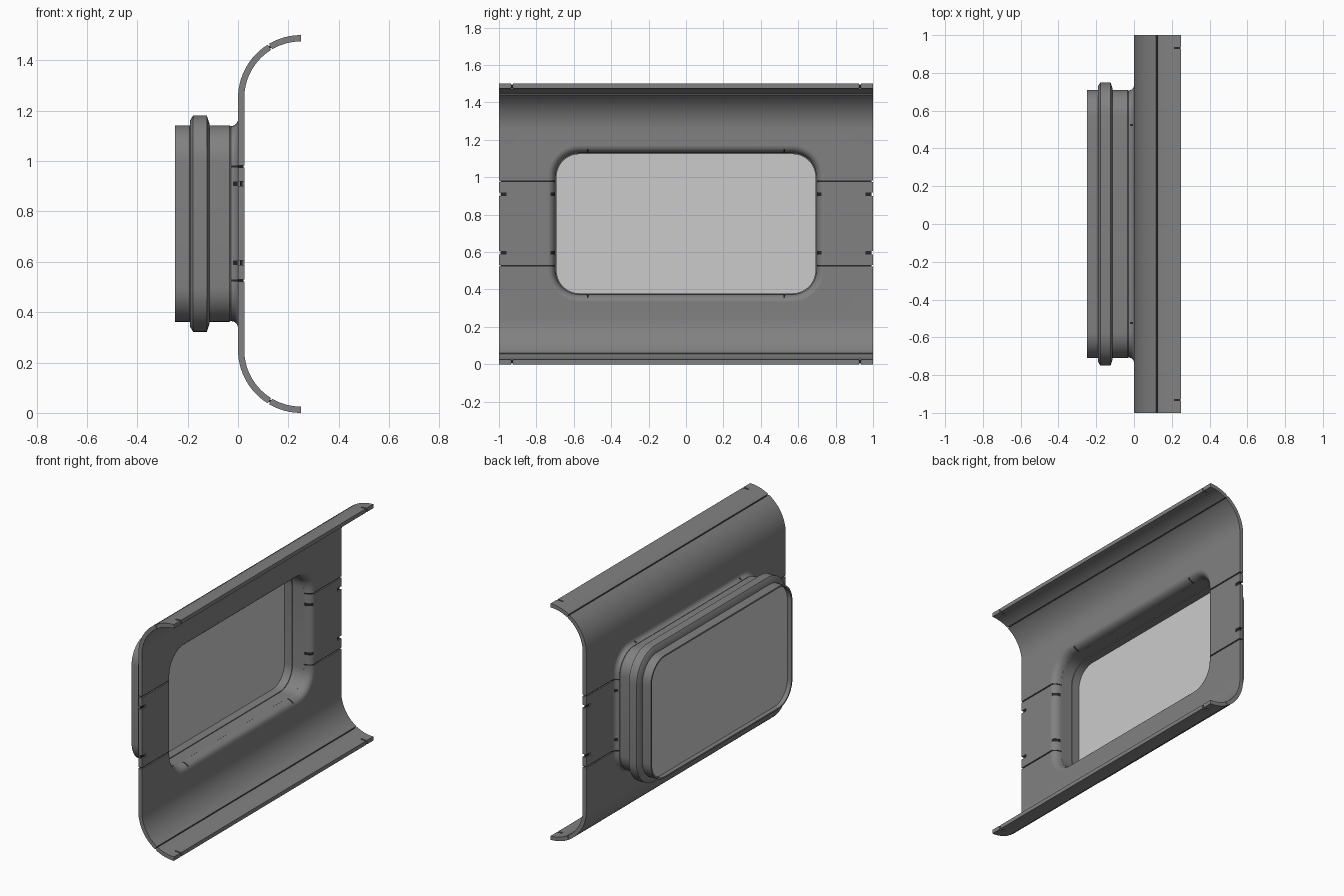
import bpy, bmesh, math

if "Cube" in bpy.data.objects:
    bpy.data.objects.remove(bpy.data.objects["Cube"])

HY, HZ, RAD, ZC = 0.70, 0.38, 0.13, 0.7515    # window opening half sizes, corner radius, centre
T = 0.025                                      # wall thickness


def grey(name, v):
    m = bpy.data.materials.new(name)
    m.diffuse_color = (v, v, v, 1)
    m.use_nodes = True
    m.node_tree.nodes["Principled BSDF"].inputs["Base Color"].default_value = m.diffuse_color
    return m


dark, light, black = grey("dark_grey", 0.22), grey("light_grey", 0.8), grey("joint_black", 0.02)


def finish(name, bm, mat=None):
    bmesh.ops.recalc_face_normals(bm, faces=bm.faces)
    me = bpy.data.meshes.new(name)
    bm.to_mesh(me)
    bm.free()
    ob = bpy.data.objects.new(name, me)
    bpy.context.collection.objects.link(ob)
    if mat:
        me.materials.append(mat)
    return ob


def rounded_loop(bm, x, d, n=10):
    """Rounded rectangle at depth x, grown outward by d."""
    r = RAD + d
    pts = []
    for k, (sy, sz) in enumerate([(1, 1), (-1, 1), (-1, -1), (1, -1)]):
        for i in range(n + 1):
            a = math.pi / 2 * (k + i / n)
            pts.append(bm.verts.new((x, sy * (HY - RAD) + r * math.cos(a),
                                     ZC + sz * (HZ - RAD) + r * math.sin(a))))
    return pts


def skin(bm, a, b):
    for i in range(len(a)):
        j = (i + 1) % len(a)
        bm.faces.new((a[i], a[j], b[j], b[i]))


def ring(name, profile, mat=dark):
    """Sweep a closed (x, offset) section round the window."""
    bm = bmesh.new()
    loops = [rounded_loop(bm, x, d) for x, d in profile]
    for i, lp in enumerate(loops):
        skin(bm, lp, loops[(i + 1) % len(loops)])
    return finish(name, bm, mat)


def plug(name, x0, x1, d, mat=None):
    """Solid rounded slab."""
    bm = bmesh.new()
    a, b = rounded_loop(bm, x0, d), rounded_loop(bm, x1, d)
    skin(bm, a, b)
    bm.faces.new(a)
    bm.faces.new(b)
    return finish(name, bm, mat)


def strip(name, outer, inner, half=1.0, mat=dark):
    """Extrude an x-z wall section along y."""
    bm = bmesh.new()
    sec = outer + inner[::-1]
    a, b = [[bm.verts.new((x, y, z)) for x, z in sec] for y in (-half, half)]
    skin(bm, a, b)
    for c in (a, b):
        for i in range(len(outer) - 1):
            bm.faces.new((c[i], c[i + 1], c[-2 - i], c[-1 - i]))
    return finish(name, bm, mat)


def arc(r, a0, a1, flip, n=14):
    pts = []
    for i in range(n + 1):
        a = math.radians(a0 + (a1 - a0) * i / n)
        z = 1.25 + r * math.sin(a)
        pts.append((0.25 - r * math.cos(a), 1.5 - z if flip else z))
    return pts


def add_box(bm, x0, x1, y0, y1, z0, z1):
    for v in bmesh.ops.create_cube(bm, size=1)["verts"]:
        v.co.x = x0 if v.co.x < 0 else x1
        v.co.y = y0 if v.co.y < 0 else y1
        v.co.z = z0 if v.co.z < 0 else z1


def cut(ob, cutter):
    m = ob.modifiers.new("cut", "BOOLEAN")
    m.operation, m.solver, m.object = "DIFFERENCE", "EXACT", cutter
    bpy.context.view_layer.objects.active = ob
    bpy.ops.object.modifier_apply(modifier=m.name)


# Wall panels: curved upper and lower sheets, end lips, flat middle band;
# thin cores behind the joints turn the gaps into shallow dark grooves
walls, lips = [], []
for label, flip, seam in (("upper", False, 0.982), ("lower", True, 0.522)):
    walls.append(strip(label + "_wall", [(0, seam)] + arc(0.25, 0, 58, flip),
                       [(T, seam)] + arc(0.225, 0, 58, flip)))
    lips.append(strip(label + "_lip", arc(0.25, 59.5, 90, flip, 8),
                      arc(0.225, 59.5, 90, flip, 8)))
    strip(label + "_lip_core", arc(0.243, 57, 89, flip, 8), arc(0.232, 57, 89, flip, 8), 0.995, black)
middle = strip("middle_wall", [(0, 0.53), (0, 0.974)], [(T, 0.53), (T, 0.974)])
core = strip("middle_core", [(0.008, 0.518), (0.008, 0.986)],
             [(0.017, 0.518), (0.017, 0.986)], 0.992, black)
walls += [middle, core]

# Curved flare turning the wall into the window tunnel, with its groove core
quarter = [math.pi / 12 * i for i in range(7)]


def flare_section(grow):
    return [(-0.028 + (r + g) * math.cos(a), 0.035 - (s + g) * math.sin(a))
            for r, s, g, angles in ((0.028, 0.028, grow, quarter),
                                    (0.053, 0.038, -grow, quarter[::-1])) for a in angles]


flare = ring("window_flare", flare_section(0))
ring("flare_core", flare_section(0.003), black)

# Window tunnel with thin rim, seal ring and recessed pane
ring("window_tunnel",
     [(-0.25, 0.0), (-0.25, 0.01), (-0.034, 0.01), (-0.026, 0.004), (-0.026, -0.003),
      (-0.105, -0.003), (-0.105, -0.008), (-0.19, -0.008), (-0.19, 0.0)])
ring("seal_ring",
     [(-0.192, 0.005), (-0.19, 0.03), (-0.178, 0.05), (-0.124, 0.05),
      (-0.114, 0.02), (-0.113, 0.005)])
plug("window_pane", -0.222, -0.158, 0.002, light)

# Cutters: window opening, panel seams and small fixing notches
opening = plug("opening_cutter", -0.1, 0.1, 0.035)
bm = bmesh.new()
for s in (-1, 1):
    def side(y0, y1):
        return sorted((s * y0, s * y1))
    for z in (0.526, 0.978):
        add_box(bm, -0.035, 0.035, *side(0.68, 0.78), z - 0.004, z + 0.004)
    for z in (0.597, 0.909):
        add_box(bm, -0.02, 0.04, *side(0.68, 0.725), z - 0.009, z + 0.009)
        add_box(bm, -0.02, 0.04, *side(0.96, 1.01), z - 0.009, z + 0.009)
    for z in (0.367, 1.138):
        add_box(bm, -0.02, 0.04, *side(0.52, 0.53), z - 0.012, z + 0.012)
    for z in (0.012, 1.488):
        add_box(bm, 0.212, 0.26, *side(0.926, 0.936), z - 0.04, z + 0.04)
notches = finish("notch_cutter", bm, dark)
opening.data.materials.append(dark)
for w in walls:
    cut(w, opening)
for ob in [middle, flare] + lips:
    cut(ob, notches)
for c in (opening, notches):
    bpy.data.objects.remove(c, do_unlink=True)

# Smooth shading with sharp edges kept
for ob in bpy.context.scene.objects:
    bpy.ops.object.select_all(action="DESELECT")
    ob.select_set(True)
    bpy.context.view_layer.objects.active = ob
    bpy.ops.object.shade_smooth_by_angle(angle=math.radians(30))
